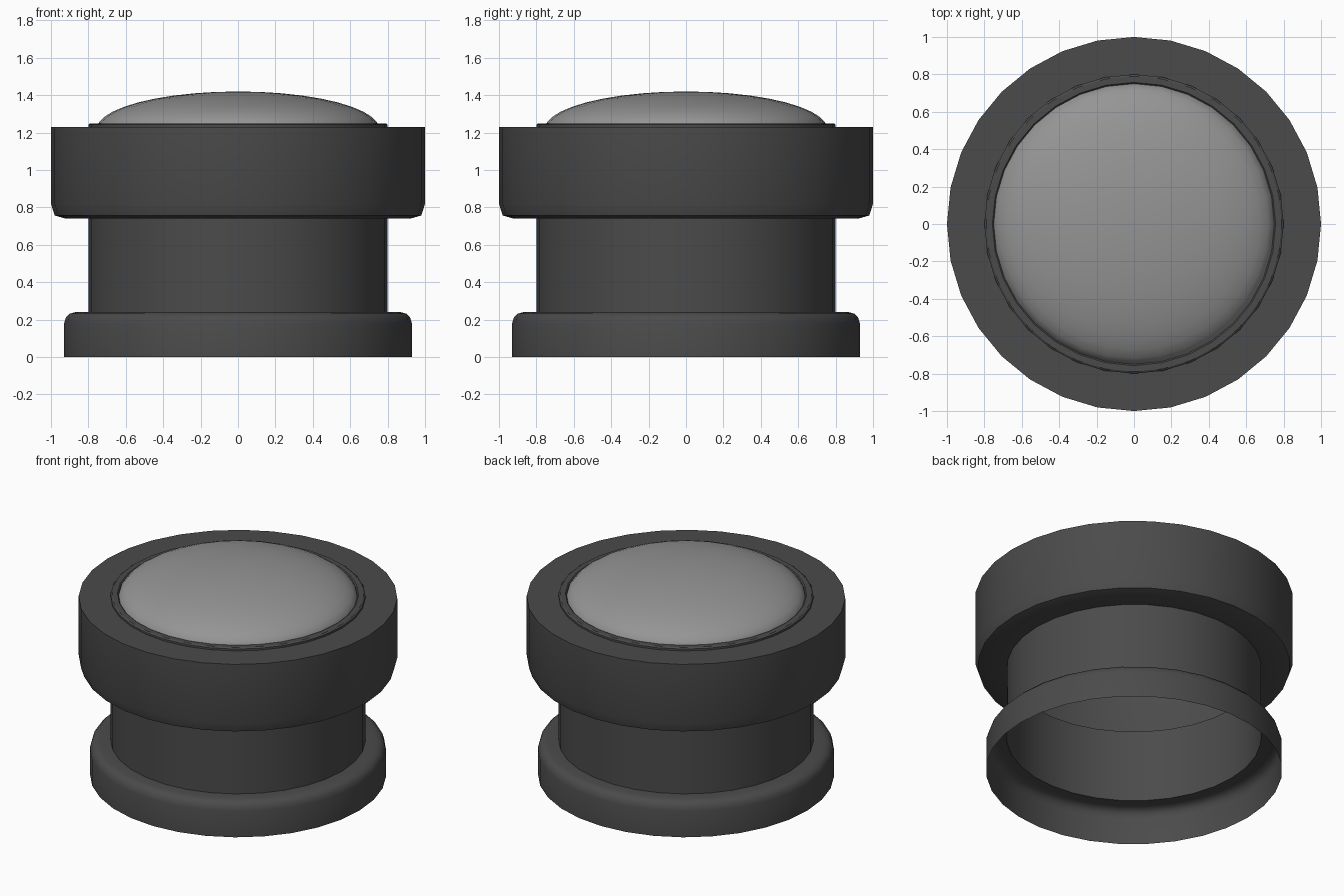
import bpy, bmesh, math

if "Cube" in bpy.data.objects:
    bpy.data.objects.remove(bpy.data.objects["Cube"])

SIDES = 32


def material(name, value):
    m = bpy.data.materials.new(name)
    m.diffuse_color = (value, value, value, 1)
    m.use_nodes = True
    m.node_tree.nodes["Principled BSDF"].inputs["Base Color"].default_value = m.diffuse_color
    return m


def lathe(name, profile, mat):
    """Spin an (r, z) profile about the z axis; r = 0 becomes a pole."""
    bm = bmesh.new()
    rings = []
    for r, z in profile:
        if r == 0:
            rings.append([bm.verts.new((0, 0, z))] * SIDES)
        else:
            rings.append([bm.verts.new((r * math.cos(2 * math.pi * i / SIDES),
                                        r * math.sin(2 * math.pi * i / SIDES), z))
                          for i in range(SIDES)])
    for a, b in zip(rings, rings[1:]):
        for i in range(SIDES):
            j = (i + 1) % SIDES
            bm.faces.new(dict.fromkeys((a[i], a[j], b[j], b[i])))
    mesh = bpy.data.meshes.new(name)
    bm.to_mesh(mesh)
    bm.free()
    ob = bpy.data.objects.new(name, mesh)
    bpy.context.collection.objects.link(ob)
    mesh.materials.append(mat)
    bpy.ops.object.select_all(action='DESELECT')
    ob.select_set(True)
    bpy.context.view_layer.objects.active = ob
    bpy.ops.object.shade_smooth_by_angle(angle=math.radians(35))
    return ob


dark = material("dark_grey", 0.07)
light = material("light_grey", 0.3)

# Hollow body: open foot with rounded shoulder, neck, collar, raised lip
lathe("button_body", [
    (0.93, 0), (0.93, 0.18), (0.92, 0.212), (0.90, 0.232), (0.87, 0.24), (0.80, 0.24),
    (0.80, 0.74), (0.92, 0.74), (0.98, 0.757), (1.0, 0.82), (1.0, 1.23),
    (0.80, 1.23), (0.80, 1.243), (0.79, 1.25), (0.757, 1.25), (0.75, 1.243), (0.75, 1.22),
], dark)

# Flattened dome cap
steps = 10
dome = [(0.755 * math.cos(t), 1.22 + 0.2 * math.sin(t))
        for t in (math.pi / 2 * k / steps for k in range(steps))] + [(0, 1.42)]
lathe("dome_cap", dome, light)
